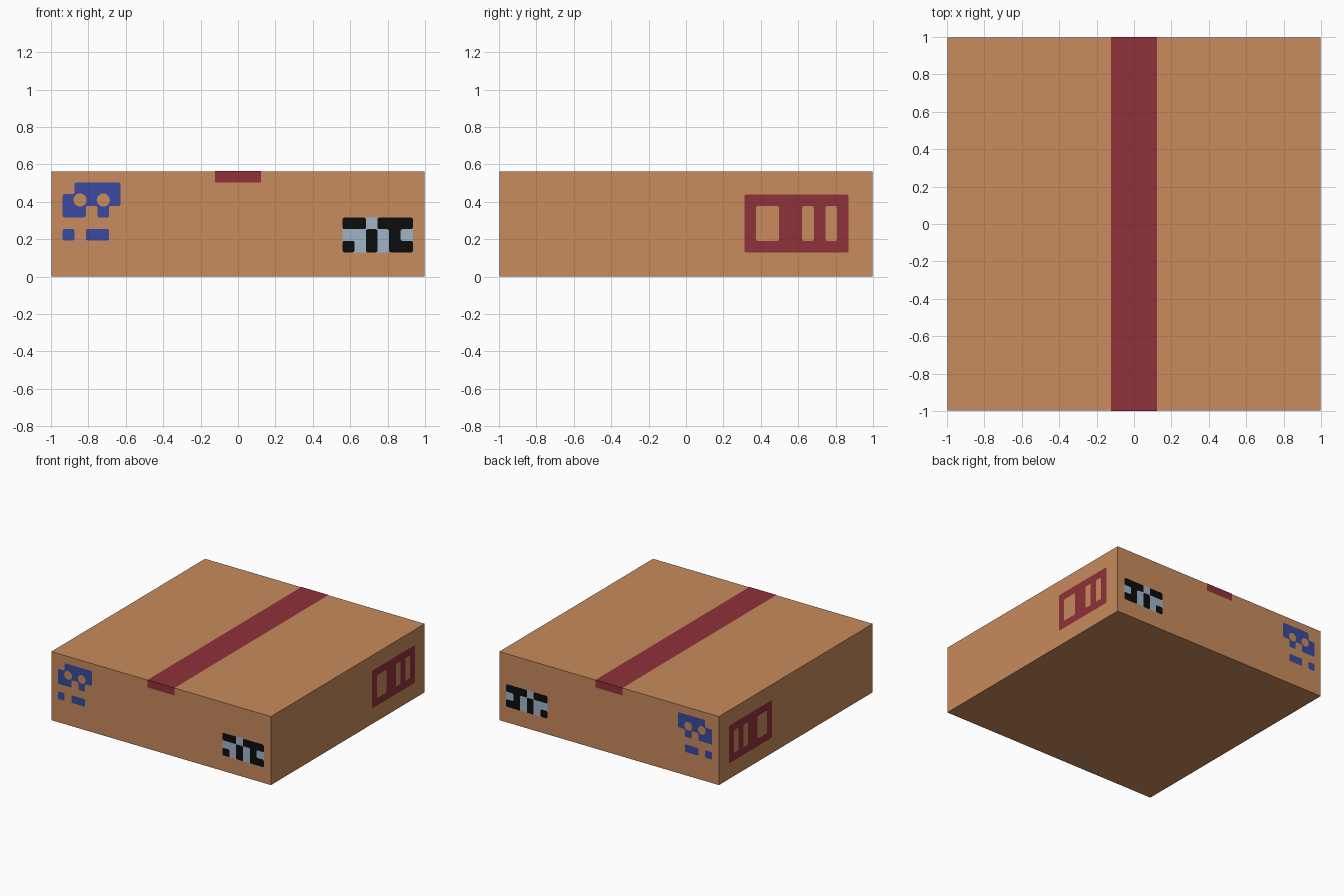
import bpy, bmesh, math
from mathutils import Vector

if "Cube" in bpy.data.objects:
    bpy.data.objects.remove(bpy.data.objects["Cube"])

H = 0.565          # box height
S = 0.998          # half width of the box, leaving room for the printed plates
CELL = 0.0619      # module of the printed marks


def material(name, rgb):
    m = bpy.data.materials.new(name)
    m.diffuse_color = (*rgb, 1)
    m.use_nodes = True
    m.node_tree.nodes["Principled BSDF"].inputs["Base Color"].default_value = m.diffuse_color
    return m


CARD = material("cardboard", (0.578, 0.258, 0.107))
RED = material("dark red", (0.275, 0.031, 0.042))
BLUE = material("blue ink", (0.041, 0.067, 0.342))
PALE = material("pale blue", (0.352, 0.456, 0.578))
BLACK = material("black ink", (0.0037, 0.0037, 0.0037))


def add_object(name, bm, mat):
    mesh = bpy.data.meshes.new(name)
    bm.to_mesh(mesh)
    bm.free()
    mesh.materials.append(mat)
    ob = bpy.data.objects.new(name, mesh)
    bpy.context.collection.objects.link(ob)
    return ob


def rect(a, b, c, d):
    return [(a, b), (c, b), (c, d), (a, d)]


def circle(x, y, r, n=20):
    return [(x + r * math.cos(2 * math.pi * i / n),
             y + r * math.sin(2 * math.pi * i / n)) for i in range(n)]


def rounded(pts, r=0.14):
    """Soften every corner of a right-angled outline."""
    out = []
    for i, p in enumerate(pts):
        p = Vector(p)
        a = (Vector(pts[i - 1]) - p).normalized() * r
        b = (Vector(pts[(i + 1) % len(pts)]) - p).normalized() * r
        out += [p + a, p + (a + b) * 0.29, p + b]
    return out


def print_mark(name, loops, origin, mat, axis, lift=0.002):
    """Fill outlines (inner loops become holes) and lay them on two opposite walls.
    Loops are in cells, right and down from the top left origin."""
    cu = bpy.data.curves.new(name, 'CURVE')
    cu.dimensions = '2D'
    cu.fill_mode = 'FRONT'
    for loop in loops:
        sp = cu.splines.new('POLY')
        sp.points.add(len(loop) - 1)
        for pt, (u, v) in zip(sp.points, loop):
            pt.co = (origin[0] + u * CELL, origin[1] - v * CELL, 0, 1)
        sp.use_cyclic_u = True
    tmp = bpy.data.objects.new(name, cu)
    flat = bpy.data.meshes.new_from_object(tmp)
    bpy.data.objects.remove(tmp)
    for side, label in ((-1, "near"), (1, "far")):
        bm = bmesh.new()
        bm.from_mesh(flat)
        d = side * (S + lift)
        for v in bm.verts:
            u, w = v.co.x, v.co.y
            v.co = (u, d, w) if axis == 1 else (d, u, w)
        bm.normal_update()
        wrong = [f for f in bm.faces if f.normal[axis] * side < 0]
        bmesh.ops.reverse_faces(bm, faces=wrong)
        add_object(f"{name}_{label}", bm, mat)
    bpy.data.meshes.remove(flat)


# Cardboard box
bm = bmesh.new()
bmesh.ops.create_cube(bm, size=1)
for v in bm.verts:
    v.co = (v.co.x * 2 * S, v.co.y * 2 * S, (v.co.z + 0.5) * (H - 0.002))
add_object("box", bm, CARD)

# Tape strip over the top, folded down the front and back walls
bm = bmesh.new()
path = [(-1, H - 0.062), (-1, H), (1, H), (1, H - 0.062)]
rows = [[bm.verts.new((x, y, z)) for x in (-0.123, 0.123)] for y, z in path]
for a, b in zip(rows, rows[1:]):
    bm.faces.new((a[0], a[1], b[1], b[0]))
add_object("tape", bm, RED)

# Blue printed mark with two round holes
mark = [(1, 0), (5, 0), (5, 2), (4, 2), (4, 3), (3, 3), (3, 2),
        (2, 2), (2, 3), (0, 3), (0, 1), (1, 1)]
print_mark("blue_mark",
           [rounded(mark), circle(1.5, 1.5, 0.57), circle(3.5, 1.5, 0.57),
            rounded(rect(0, 4, 1, 5)), rounded(rect(2, 4, 4, 5))],
           (-0.937, 0.502), BLUE, 1)

# Pale label with black blocks
print_mark("label_back", [rounded(rect(0, 0, 6.05, 3))], (0.56, 0.315), PALE, 1, 0.001)
hook = [(3, 0), (6.05, 0), (6.05, 1), (5, 1), (5, 2), (6.05, 2), (6.05, 3),
        (4, 3), (4, 1), (3, 1)]
print_mark("label_blocks",
           [rounded(p) for p in (rect(0, 0, 2, 1), rect(0, 2, 1, 3),
                                 rect(2, 1, 3, 3), hook)],
           (0.56, 0.315), BLACK, 1)

# Red frame with three windows on the side walls
print_mark("red_frame",
           [rounded(rect(*r)) for r in ((0, 0, 9, 5), (1, 1, 3, 4),
                                        (5, 1, 6, 4), (7, 1, 8, 4))],
           (0.312, 0.438), RED, 0)
